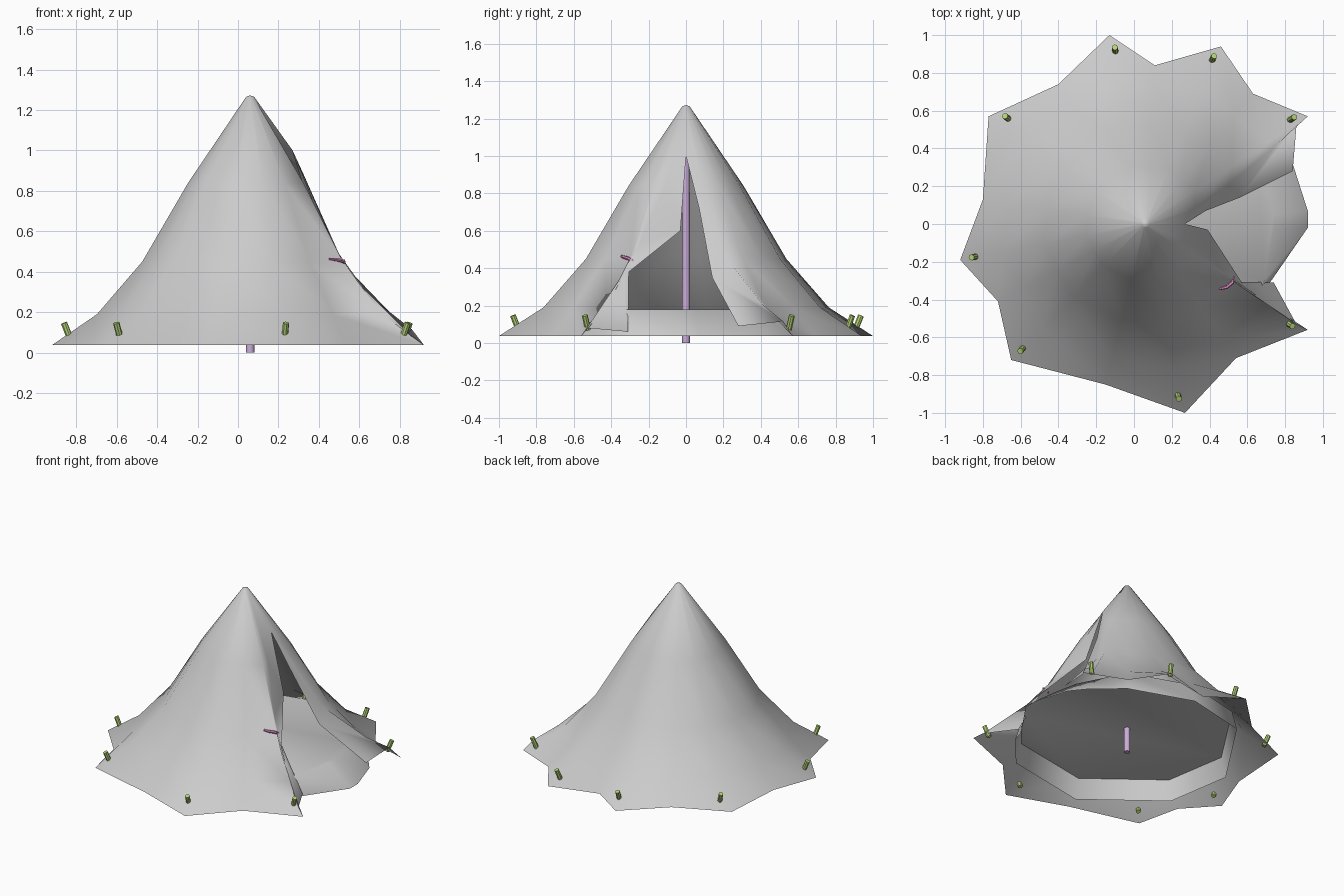
import bpy
from math import radians, cos, sin, hypot
from mathutils import Vector

if "Cube" in bpy.data.objects:
    bpy.data.objects.remove(bpy.data.objects["Cube"])

AX = 0.06  # x of the centre pole


def material(name, color):
    m = bpy.data.materials.new(name)
    m.diffuse_color = (*color, 1)
    m.use_nodes = True
    m.node_tree.nodes["Principled BSDF"].inputs["Base Color"].default_value = m.diffuse_color
    return m


def mesh_object(name, verts, faces, mat=None, angle=40):
    me = bpy.data.meshes.new(name)
    me.from_pydata(verts, [], faces)
    ob = bpy.data.objects.new(name, me)
    bpy.context.collection.objects.link(ob)
    if mat:
        me.materials.append(mat)
    bpy.ops.object.select_all(action='DESELECT')
    bpy.context.view_layer.objects.active = ob
    ob.select_set(True)
    bpy.ops.object.mode_set(mode='EDIT')
    bpy.ops.mesh.select_all(action='SELECT')
    bpy.ops.mesh.remove_doubles(threshold=0.0005)
    bpy.ops.object.mode_set(mode='OBJECT')
    bpy.ops.object.shade_smooth_by_angle(angle=radians(angle))
    return ob


def tube(name, path, radii, mat, sides=8):
    verts, faces = [], []
    path = [Vector(p) for p in path]
    for i, p in enumerate(path):
        d = path[min(i + 1, len(path) - 1)] - path[max(i - 1, 0)]
        q = d.to_track_quat('Z', 'Y')
        for s in range(sides):
            a = radians(360 * s / sides)
            verts.append(p + q @ Vector((cos(a), sin(a), 0)) * radii[i])
    n = len(path)
    for i in range(n - 1):
        for s in range(sides):
            t = (s + 1) % sides
            a, b = i * sides, (i + 1) * sides
            faces.append((a + s, a + t, b + t, b + s))
    faces.append(tuple(reversed(range(sides))))
    faces.append(tuple(range((n - 1) * sides, n * sides)))
    return mesh_object(name, verts, faces, mat)


purple = material("pole_purple", (0.60, 0.42, 0.68))
green = material("peg_green", (0.46, 0.66, 0.18))
pink = material("tie_pink", (0.78, 0.28, 0.60))

# Canvas: hem points alternate between pegged tips and slack valleys
hem = [(.92, .57), (.63, .69), (.46, .94), (.11, .84), (-.13, 1), (-.40, .74),
       (-.77, .57), (-.80, .13), (-.92, -.19), (-.72, -.41), (-.65, -.72),
       (-.15, -.85), (.27, -1), (.54, -.71), (.92, -.56)]
rings = [(1.265, .02, 0), (.84, .313, .2), (.45, .545, .25), (.19, .775, .4)]


def canvas_column(x, y):
    dx = x - AX
    r = hypot(dx, y)
    col = []
    for z, frac, w in rings:
        k = frac * (1 + w * (r / 1.01 - 1)) / r
        col.append((AX + dx * k, y * k, z))
    return col + [(x, y, .037)]


# Door edges: a split below the peak, left flap tied back
top, split = (AX + .02, 0, 1.265), (.27, 0, 1.0)
right_edge = [top, split, (.38, .07, .72), (.56, .14, .35), (.84, .28, .09)]
right_fold = [(AX + .019, .006, 1.265), (.325, .08, .88), (.51, .22, .45),
              (.745, .41, .205), (.86, .52, .115)]
left_fold = [(AX + .019, -.006, 1.265), (.32, -.11, .84), (.47, -.25, .53),
             (.60, -.355, .34), (.86, -.53, .08)]
left_edge = [top, split, (.39, -.03, .60), (.53, -.305, .44), (.74, -.31, .06)]
body = [canvas_column(*h) for h in hem]
cols = [right_edge, right_fold] + body + [left_fold, left_edge]
verts = [p for c in cols for p in c]
faces = [(c * 5 + l, c * 5 + l + 1, c * 5 + l + 6, c * 5 + l + 5)
         for c in range(len(cols) - 1) for l in range(4)]
peak = len(verts)
verts.append((AX, 0, 1.272))
faces += [(peak, c * 5, c * 5 + 5) for c in range(len(cols) - 1)]
mesh_object("tent_canvas", verts, faces, angle=80)

# Ground sheet: raised floor fitted to the slack valleys, its skirt spreading
# down to the ground and hanging out of the door
inner = [(.66, -.37), (.69, -.30), (.74, -.02), (.74, .05), (.70, .24), (.66, .32)]
outer = [(.70, -.39), (.72, -.31), (.92, -.02), (.92, .07), (.84, .32), (.76, .42)]
for x, y, _ in [c[3] for c in body[1::2]]:
    inner.append((x, y))
    outer.append((x * 1.05, y * 1.05))
n = len(inner)
verts = [(x, y, .18) for x, y in inner] + [(x, y, .037) for x, y in outer]
faces = [tuple(range(n))]
faces += [(i, n + i, n + (i + 1) % n, (i + 1) % n) for i in range(n)]
mesh_object("ground_sheet", verts, faces, angle=65)

# Centre pole
tube("centre_pole", [(AX, 0, 0), (AX, 0, .6), (AX, 0, 1.25)], [.021, .021, .018], purple, sides=12)

# Pegs lean outwards at every tip
for i, (x, y) in enumerate([(.84, .56), (.42, .88), (-.10, .925), (-.675, .565),
                            (-.85, -.175), (-.595, -.665), (.235, -.915), (.83, -.535)]):
    out = Vector((x, y, 0)).normalized() * .4 + Vector((0, 0, 1))
    mid = Vector((x, y, .12))
    tube(f"peg_{i + 1}", [mid - out * .05, mid + out * .027], [.016, .016], green)

# Tie holding back the door flap
tube("flap_tie", [(.45, -.345, .464), (.49, -.335, .46), (.522, -.31, .452), (.525, -.275, .432)],
     [.006, .009, .010, .006], pink, sides=6)
